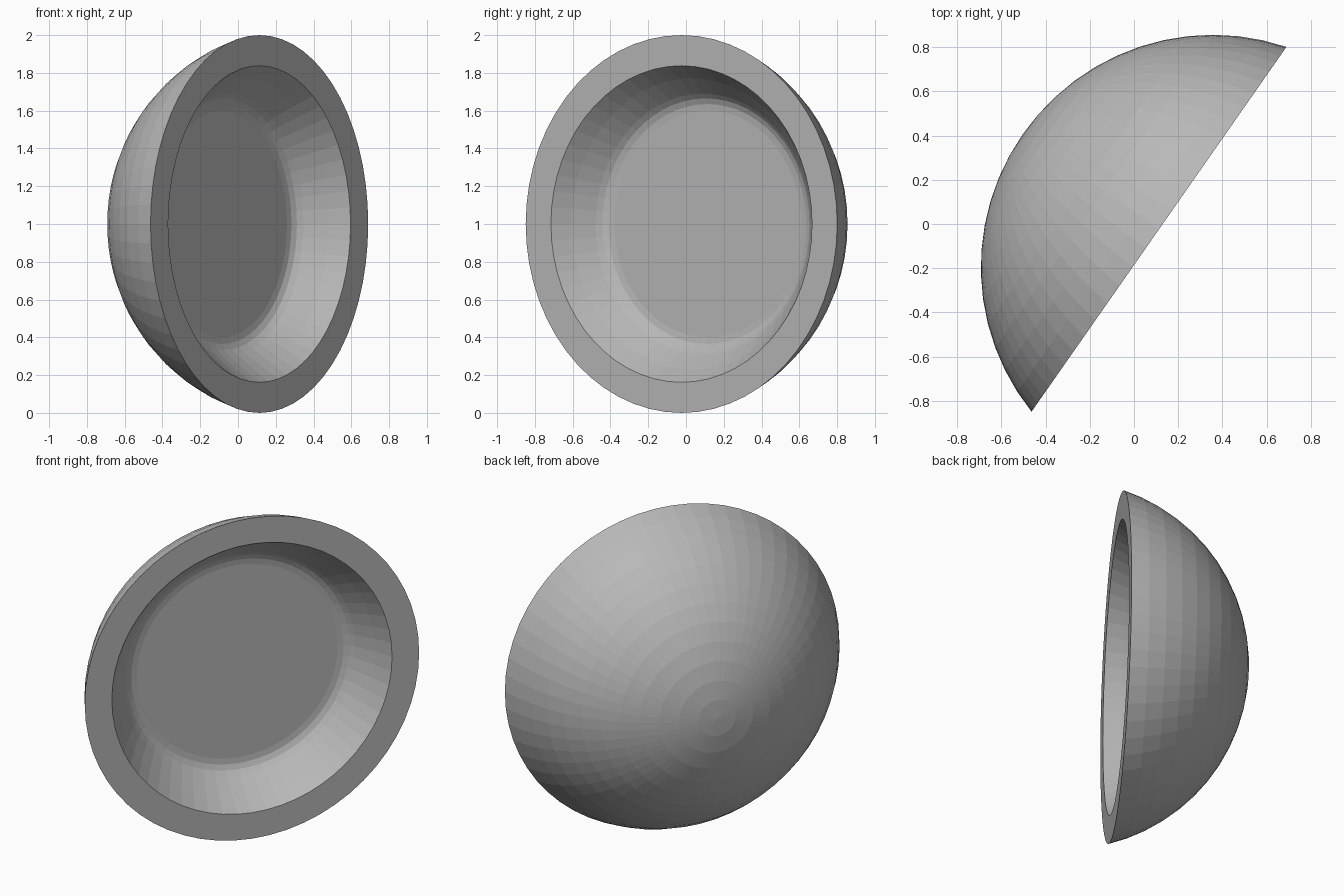
import bpy, bmesh, math
from mathutils import Matrix, Vector

if "Cube" in bpy.data.objects:
    bpy.data.objects.remove(bpy.data.objects["Cube"])

SEGS = 60
RIM = 1.0                       # rim radius
OFFSET = 0.29                   # sphere centre lies this far in front of the rim plane
R = math.hypot(RIM, OFFSET)     # dome sphere radius

# profile as (radius, height along the opening axis): floor, fillet, wall, rim
profile = [(0, -0.243), (0.60, -0.243), (0.635, -0.239), (0.665, -0.225),
           (0.69, -0.20), (0.772, -0.095), (0.838, 0), (RIM, 0)]

# outer dome: spherical cap from the rim back to the pole
a0 = math.acos(OFFSET / R)
STEPS = 12
for i in range(1, STEPS + 1):
    a = a0 * (1 - i / STEPS)
    profile.append((R * math.sin(a), OFFSET - R * math.cos(a)))

# revolve the profile
bm = bmesh.new()
verts = [bm.verts.new((r, 0, h)) for r, h in profile]
edges = [bm.edges.new(p) for p in zip(verts, verts[1:])]
bmesh.ops.spin(bm, geom=verts + edges, cent=(0, 0, 0), axis=(0, 0, 1),
               angle=2 * math.pi, steps=SEGS)
bmesh.ops.remove_doubles(bm, verts=bm.verts, dist=1e-4)
bmesh.ops.recalc_face_normals(bm, faces=bm.faces)

# turn the opening towards the front right, widen very slightly sideways, place it
axis = Vector((0.82, -0.573, 0)).normalized()
side = Vector((0.573, 0.82, 0)).normalized()
rot = axis.to_track_quat('Z', 'Y').to_matrix().to_4x4()
widen = Matrix.Scale(1.006, 4, side)
bm.transform(Matrix.Translation((0.113, -0.024, 1)) @ widen @ rot)

mesh = bpy.data.meshes.new("dome_bowl")
bm.to_mesh(mesh)
bm.free()

# darker grey surface
grey = bpy.data.materials.new("dark_grey")
grey.diffuse_color = (0.48, 0.48, 0.48, 1)
grey.use_nodes = True
grey.node_tree.nodes["Principled BSDF"].inputs["Base Color"].default_value = grey.diffuse_color
mesh.materials.append(grey)
bpy.context.collection.objects.link(bpy.data.objects.new("dome_bowl", mesh))
